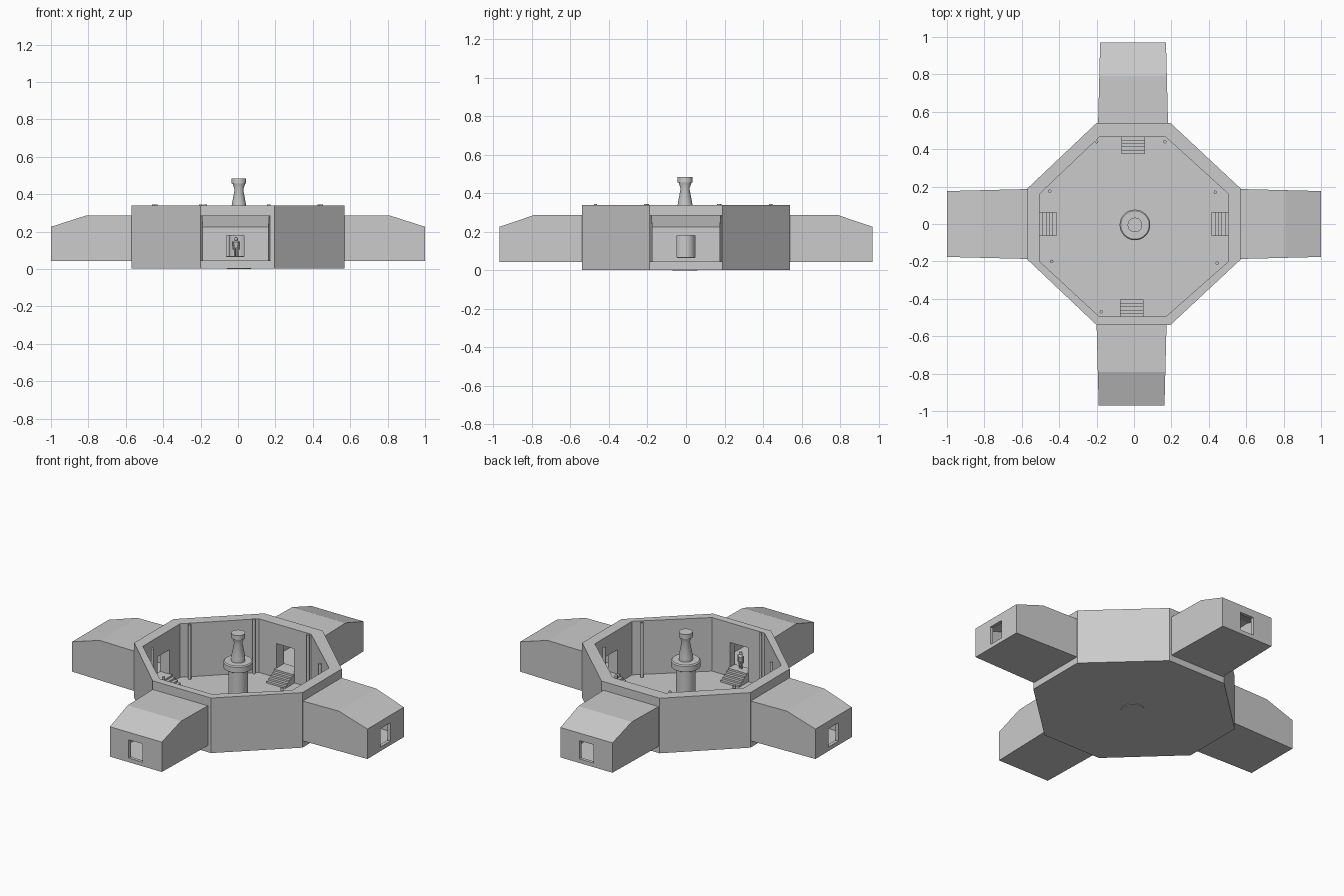
import bpy, bmesh, math
from mathutils import Matrix, Vector

if "Cube" in bpy.data.objects:
    bpy.data.objects.remove(bpy.data.objects["Cube"])


def make(name, bm, mat=None):
    bmesh.ops.recalc_face_normals(bm, faces=bm.faces)
    if mat is not None:
        bm.transform(mat)
    me = bpy.data.meshes.new(name)
    bm.to_mesh(me)
    bm.free()
    ob = bpy.data.objects.new(name, me)
    bpy.context.collection.objects.link(ob)
    return ob


def loft(name, a, b, mat=None):
    """Closed solid between two matching point loops."""
    bm = bmesh.new()
    va, vb = [bm.verts.new(p) for p in a], [bm.verts.new(p) for p in b]
    bm.faces.new(va)
    bm.faces.new(vb)
    n = len(va)
    for i in range(n):
        bm.faces.new((va[i], va[(i + 1) % n], vb[(i + 1) % n], vb[i]))
    return make(name, bm, mat)


def prism(name, pts, z0, z1):
    return loft(name, [(x, y, z0) for x, y in pts], [(x, y, z1) for x, y in pts])


def box(name, x0, x1, y0, y1, z0, z1, mat=None):
    pts = [(x0, y0), (x1, y0), (x1, y1), (x0, y1)]
    return loft(name, [(x, y, z0) for x, y in pts], [(x, y, z1) for x, y in pts], mat)


def cut(ob, cutters):
    for c in cutters:
        c.hide_render = True
        m = ob.modifiers.new("cut", 'BOOLEAN')
        m.operation, m.solver, m.object = 'DIFFERENCE', 'EXACT', c
    dg = bpy.context.evaluated_depsgraph_get()
    me = bpy.data.meshes.new_from_object(ob.evaluated_get(dg))
    ob.modifiers.clear()
    ob.data = me
    for c in cutters:
        bpy.data.objects.remove(c)


def lathe(name, profile, loc, seg=32):
    bm = bmesh.new()
    rings = [[bm.verts.new((loc[0] + r * math.cos(2 * math.pi * i / seg),
                            loc[1] + r * math.sin(2 * math.pi * i / seg), loc[2] + z))
              for i in range(seg)] for r, z in profile]
    bm.faces.new(rings[0])
    bm.faces.new(rings[-1])
    for a, b in zip(rings, rings[1:]):
        for i in range(seg):
            j = (i + 1) % seg
            bm.faces.new((a[i], a[j], b[j], b[i]))
    ob = make(name, bm)
    bpy.context.view_layer.objects.active = ob
    ob.select_set(True)
    bpy.ops.object.shade_smooth_by_angle(angle=math.radians(35))
    ob.select_set(False)
    return ob


# the four wings: name, angle, offset, inner wall, start, slope start, end
wings = [
    ("right", 0, (0, 0.0, 0), 0.505, 0.57, 0.81, 1.0),
    ("back", 90, (-0.005, 0, 0), 0.465, 0.54, 0.79, 0.97),
    ("left", 180, (0, 0.0, 0), 0.505, 0.57, 0.81, 1.0),
    ("front", 270, (-0.013, 0, 0), 0.495, 0.54, 0.79, 0.97),
]


def wing_solid(name, x0, xm, x1, z0, zt, ze, h0, h1, mat):
    prof = [(x0, z0), (x1, z0), (x1, ze), (xm, zt), (x0, zt)]

    def half(x):
        return h0 + (h1 - h0) * (x - x0) / (x1 - x0)
    return loft(name, [(x, -half(x), z) for x, z in prof],
                [(x, half(x), z) for x, z in prof], mat)


inner_doors = []
for name, ang, off, wall, start, mid, end in wings:
    mat = Matrix.Translation(Vector(off)) @ Matrix.Rotation(math.radians(ang), 4, 'Z')
    # hollow wing with sloped roof end and doorway
    shell = wing_solid(name + "_wing", start - 0.005, mid, end, 0.043, 0.287, 0.226,
                       0.187, 0.176, mat)
    room = wing_solid("room", start - 0.05, mid - 0.005, end - 0.02, 0.062, 0.27, 0.21,
                      0.167, 0.158, mat)
    door = box("door", end - 0.05, end + 0.05, -0.048, 0.046, 0.068, 0.18, mat)
    cut(shell, [room, door])
    inner_doors.append(box("door", wall - 0.04, start + 0.04, -0.06, 0.06, 0.07, 0.22, mat))
    # stairs from the hall floor up to the doorway
    n, d = 5, 0.018
    prof = [(wall + 0.002, 0.01)]
    for i in range(n):
        z = 0.07 - i * 0.0116
        prof += [(wall + 0.002 if i == 0 else wall - i * d, z), (wall - (i + 1) * d, z)]
    prof.append((wall - n * d, 0.01))
    loft(name + "_stairs", [(x, -0.063, z) for x, z in prof],
         [(x, 0.063, z) for x, z in prof], mat)

# octagonal hall, open on top, with four doorways
outer = [(0.57, -0.19), (0.57, 0.19), (0.195, 0.54), (-0.2, 0.54),
         (-0.57, 0.19), (-0.57, -0.19), (-0.2, -0.54), (0.195, -0.54)]
inner = [(0.505, -0.2), (0.505, 0.16), (0.17, 0.465), (-0.185, 0.465),
         (-0.505, 0.16), (-0.505, -0.2), (-0.185, -0.495), (0.17, -0.495)]
hall = prism("octagon_hall", outer, 0.003, 0.34)
cut(hall, [prism("hollow", inner, 0.012, 0.5)] + inner_doors)

# thin posts at the inner corners
posts = [(-0.2, 0.44), (0.165, 0.44), (-0.45, 0.175), (0.435, 0.17),
         (-0.44, -0.2), (0.445, -0.21), (-0.175, -0.47)]
for i, (x, y) in enumerate(posts):
    lathe(f"post_{i + 1}", [(0.009, 0.008), (0.009, 0.345)], (x, y, 0), 12)

# central column with collar and capped finial
axis = (0.005, -0.005, 0)
lathe("column_base", [(0.064, 0), (0.064, 0.01)], axis)
lathe("central_column", [(0.054, 0.005), (0.054, 0.265), (0.076, 0.272), (0.082, 0.276),
                         (0.082, 0.31), (0.076, 0.316), (0.039, 0.316), (0.039, 0.34),
                         (0.023, 0.425), (0.034, 0.457), (0.039, 0.457), (0.039, 0.485)], axis)

# small figure standing in the front doorway
fx, fy, fz = -0.01, -0.515, 0.07
lathe("figure_head", [(0.003, 0.082), (0.009, 0.086), (0.01, 0.092), (0.008, 0.099),
                      (0.002, 0.102)], (fx, fy, fz), 12)
lathe("figure_torso", [(0.011, 0.042), (0.011, 0.052), (0.015, 0.074), (0.011, 0.081),
                       (0.004, 0.085)], (fx, fy, fz), 12)
for side, s in (("left", -1), ("right", 1)):
    lathe(side + "_leg", [(0.005, 0), (0.005, 0.02), (0.0065, 0.046)],
          (fx + s * 0.007, fy, fz), 10)
    lathe(side + "_arm", [(0.003, 0.036), (0.004, 0.055), (0.0045, 0.078)],
          (fx + s * 0.017, fy, fz), 10)
